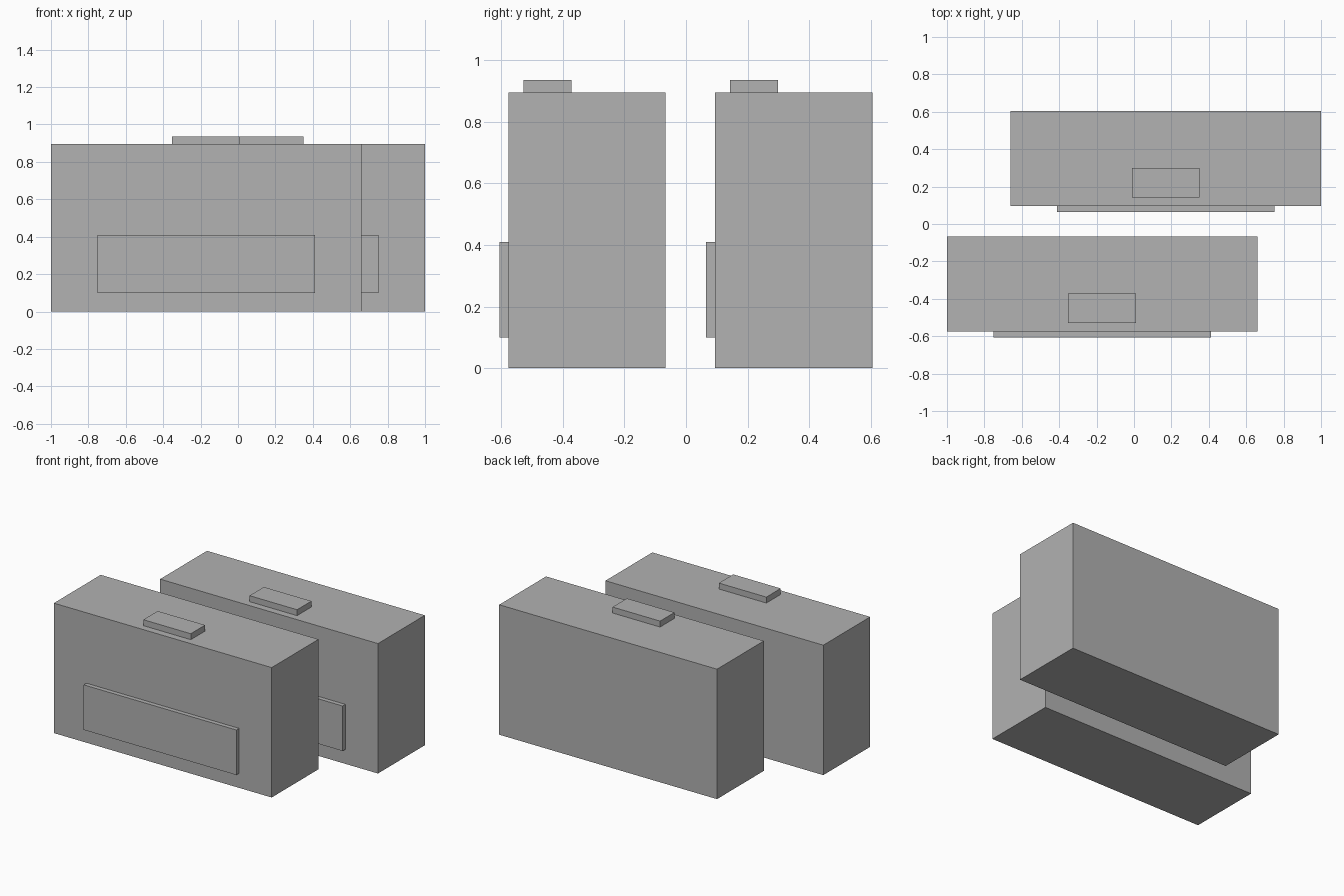
import bpy
from mathutils import Vector

cube = bpy.data.objects.get("Cube")
if cube:
    bpy.data.objects.remove(cube, do_unlink=True)

# Single grey finish
GREY = (0.445, 0.445, 0.445, 1.0)
grey = bpy.data.materials.new("plain grey")
grey.use_nodes = True
grey.diffuse_color = GREY
for node in grey.node_tree.nodes:
    if node.type == 'BSDF_PRINCIPLED':
        node.inputs["Base Color"].default_value = GREY


def box(name, low, high, offset):
    """Flat-sided box between two corners, shifted by offset."""
    low, high, offset = Vector(low), Vector(high), Vector(offset)
    bpy.ops.mesh.primitive_cube_add(size=1, location=(low + high) / 2 + offset)
    obj = bpy.context.object
    obj.name = name
    obj.scale = high - low
    bpy.ops.object.transform_apply(location=False, rotation=False, scale=True)
    obj.data.materials.append(grey)
    return obj


# Two identical units, the rear one stepped back and to the side
for place, offset in (("front", (0, 0, 0)), ("rear", (0.34, 0.671, 0))):
    box(place + "_body", (-1, -0.576, 0), (0.66, -0.066, 0.895), offset)
    box(place + "_face_panel", (-0.752, -0.606, 0.10), (0.412, -0.576, 0.41), offset)
    box(place + "_top_block", (-0.352, -0.528, 0.895), (0.01, -0.372, 0.936), offset)
